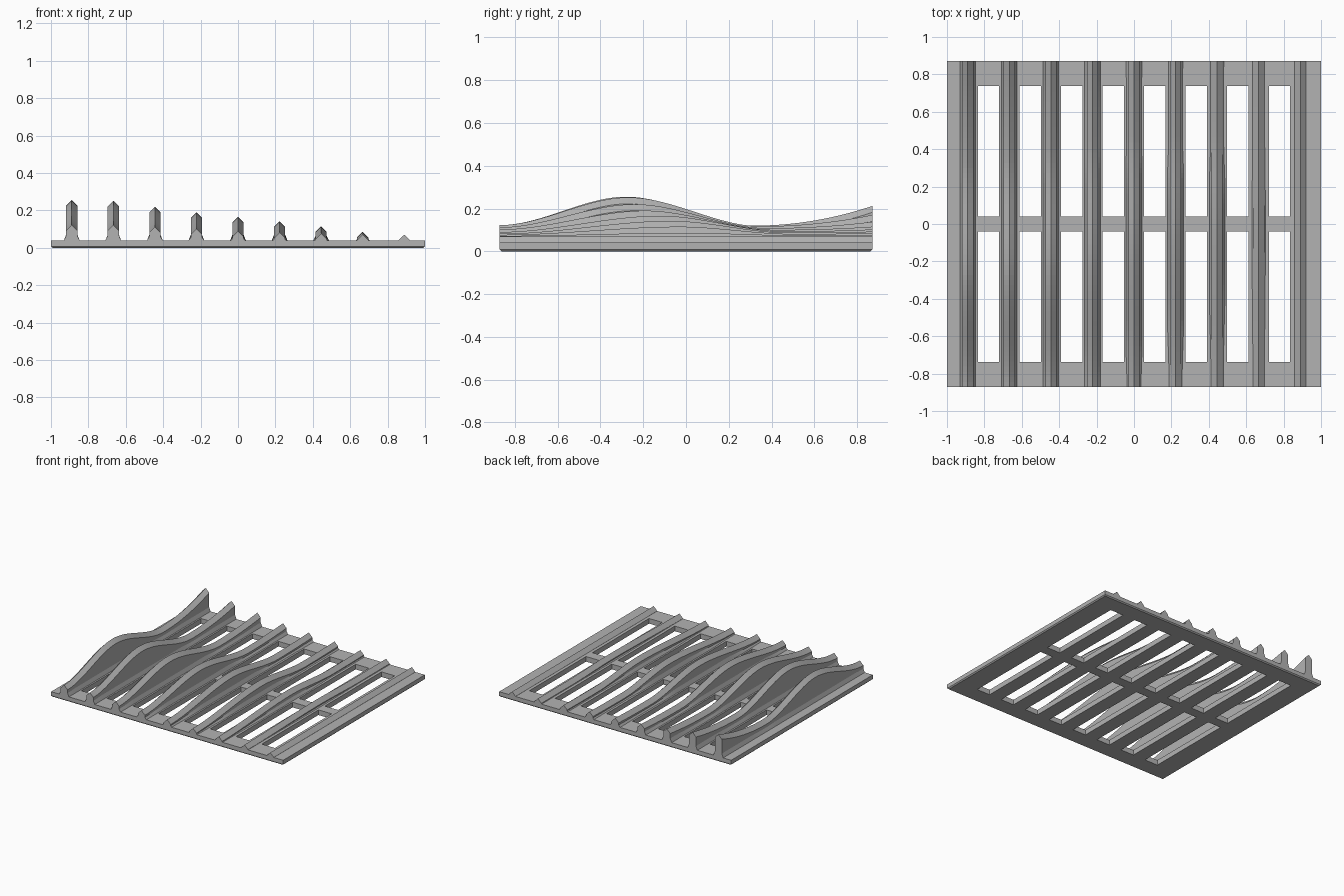
import bpy
import bmesh

if "Cube" in bpy.data.objects:
    bpy.data.objects.remove(bpy.data.objects["Cube"], do_unlink=True)

grey = bpy.data.materials.new("plain_grey")
grey.use_nodes = True
colour = (0.45, 0.45, 0.45, 1)
grey.diffuse_color = colour
grey.node_tree.nodes["Principled BSDF"].inputs["Base Color"].default_value = colour

HALF_Y = 0.872
PLATE_TOP = 0.04
PITCH = 2 / 9
RIB_HALF = 0.03
STEPS = 64


def finish(name, bm):
    bmesh.ops.recalc_face_normals(bm, faces=bm.faces)
    mesh = bpy.data.meshes.new(name)
    bm.to_mesh(mesh)
    bm.free()
    mesh.materials.append(grey)
    obj = bpy.data.objects.new(name, mesh)
    bpy.context.collection.objects.link(obj)


def build_plate():
    # Grid of cells with the slots left out, then thickened
    xs = [-1]
    for i in range(8):
        mid = (i - 3.5) * PITCH
        xs += [mid - 0.057, mid + 0.057]
    xs.append(1)
    ys = [-HALF_Y, -0.737, -0.039, 0.039, 0.737, HALF_Y]
    bm = bmesh.new()
    grid = [[bm.verts.new((x, y, 0)) for y in ys] for x in xs]
    for i in range(len(xs) - 1):
        for j in range(len(ys) - 1):
            if i % 2 and j % 2:
                continue
            bm.faces.new((grid[i][j], grid[i + 1][j],
                          grid[i + 1][j + 1], grid[i][j + 1]))
    top = bmesh.ops.extrude_face_region(bm, geom=list(bm.faces), use_keep_orig=True)
    for v in top["geom"]:
        if isinstance(v, bmesh.types.BMVert):
            v.co.z = PLATE_TOP

    # Small chamfer along the outer lower rim
    def on_rim(e):
        a, b = (v.co for v in e.verts)
        side = abs(a.x + b.x) > 1.999 or abs(a.y + b.y) > 2 * HALF_Y - 0.001
        return side and max(a.z, b.z) < 0.001
    bmesh.ops.recalc_face_normals(bm, faces=bm.faces)
    bmesh.ops.bevel(bm, geom=[e for e in bm.edges if on_rim(e)],
                    offset=0.008, segments=1, affect='EDGES')
    finish("slotted_base_plate", bm)


def ridge_height(y, front, peak, peak_y, dip, dip_y, back):
    if y > dip_y:
        t = (y - dip_y) / (HALF_Y - dip_y)
        return dip + (back - dip) * t * t
    if y < peak_y:
        a, b, t = front, peak, (y + HALF_Y) / (peak_y + HALF_Y)
    else:
        a, b, t = peak, dip, (y - peak_y) / (dip_y - peak_y)
    return a + (b - a) * t * t * (3 - 2 * t)


def build_rib(name, x, shape):
    # Gabled section with a flared foot, swept along the wavy ridge
    bm = bmesh.new()
    rings = []
    for k in range(STEPS + 1):
        y = -HALF_Y + 2 * HALF_Y * k / STEPS
        h = ridge_height(y, *shape)
        shoulder = max(h - RIB_HALF, PLATE_TOP + 0.0005)
        ankle = min(0.07, (shoulder + PLATE_TOP) / 2)
        foot = RIB_HALF + 0.012 * min(1, max(0, (h - 0.07) / 0.03))
        half = [(foot, PLATE_TOP - 0.004), (foot, PLATE_TOP),
                (RIB_HALF, ankle), (RIB_HALF, shoulder)]
        section = half + [(0, h)] + [(-w, z) for w, z in reversed(half)]
        rings.append([bm.verts.new((x + w, y, z)) for w, z in section])
    n = len(rings[0])
    for a, b in zip(rings, rings[1:]):
        for i in range(n):
            j = (i + 1) % n
            bm.faces.new((a[i], a[j], b[j], b[i]))
    bm.faces.new(rings[0])
    bm.faces.new(rings[-1])
    finish(name, bm)


build_plate()

# Front height, peak height, peak y, dip height, dip y, back height
rib_shapes = [
    (0.122, 0.255, -0.28, 0.120, 0.32, 0.212),
    (0.122, 0.252, -0.27, 0.117, 0.35, 0.170),
    (0.112, 0.220, -0.24, 0.108, 0.38, 0.138),
    (0.102, 0.190, -0.19, 0.100, 0.42, 0.115),
    (0.090, 0.166, -0.12, 0.093, 0.46, 0.102),
    (0.082, 0.142, -0.07, 0.087, 0.48, 0.092),
    (0.077, 0.115, -0.03, 0.081, 0.50, 0.084),
    (0.072, 0.086, 0.00, 0.075, 0.50, 0.076),
    (0.070, 0.070, 0.00, 0.070, 0.50, 0.070),
]
for i, shape in enumerate(rib_shapes):
    build_rib(f"wavy_rib_{i + 1}", (i - 4) * PITCH, shape)
